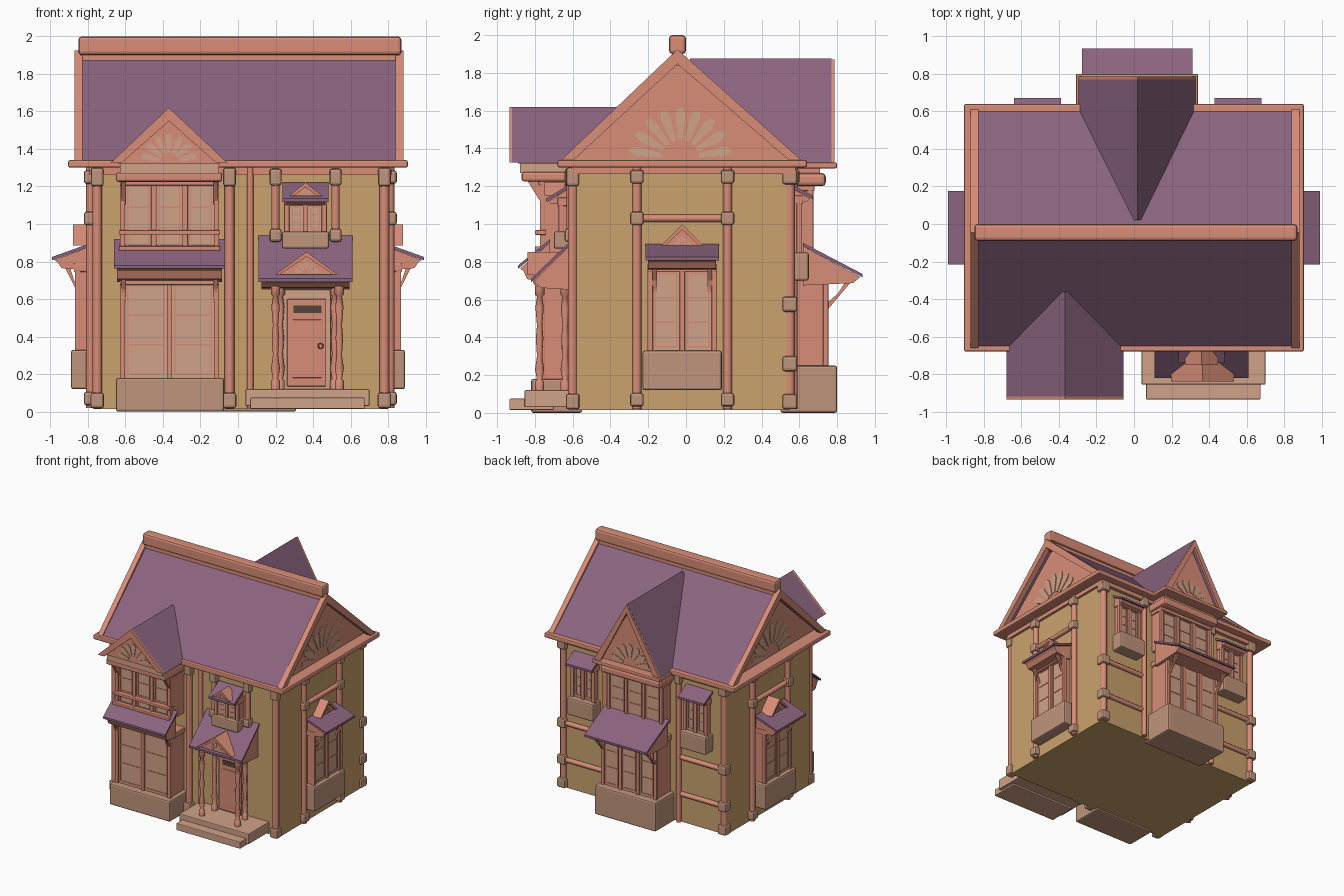
import bpy, bmesh, math
from mathutils import Matrix, Vector

if "Cube" in bpy.data.objects:
    bpy.data.objects.remove(bpy.data.objects["Cube"])

def colour(name, r, g, b):
    m = bpy.data.materials.new(name)
    m.diffuse_color = [((c / 255 + 0.055) / 1.055) ** 2.4 for c in (r, g, b)] + [1]
    m.use_nodes = True
    m.node_tree.nodes["Principled BSDF"].inputs["Base Color"].default_value = m.diffuse_color
    return m

WALL = colour("ochre wall", 202, 162, 108)
SALMON = colour("salmon trim", 216, 141, 119)
PURPLE = colour("purple roof", 139, 100, 127)
TAN = colour("light tan", 208, 162, 136)
STONE = colour("stone tan", 192, 149, 124)
DARK = colour("dark brown", 84, 66, 60)
M = Matrix()   # current side of the house: local -y is outward

def face_side(deg):
    global M
    M = Matrix.Rotation(math.radians(deg), 4, 'Z')

def finish(name, bm, mat):
    bmesh.ops.transform(bm, matrix=M, verts=bm.verts)
    bmesh.ops.recalc_face_normals(bm, faces=bm.faces)
    me = bpy.data.meshes.new(name)
    bm.to_mesh(me)
    bm.free()
    me.materials.append(mat)
    ob = bpy.data.objects.new(name, me)
    bpy.context.collection.objects.link(ob)

def box(name, x0, x1, y0, y1, z0, z1, mat, bevel=0):
    bm = bmesh.new()
    bmesh.ops.create_cube(bm, size=1)
    for v in bm.verts:
        v.co = ((x0 + x1) / 2 + v.co.x * (x1 - x0), (y0 + y1) / 2 + v.co.y * (y1 - y0),
                (z0 + z1) / 2 + v.co.z * (z1 - z0))
    if bevel:
        bmesh.ops.bevel(bm, geom=bm.edges[:], offset=bevel, segments=2, profile=0.5, affect='EDGES')
    finish(name, bm, mat)

def prism(name, pts, axis, a, b, mat):
    """Extrude a profile: axis x takes (y, z) points, axis y takes (x, z) points."""
    bm = bmesh.new()
    put = (lambda p, t: (t, p[0], p[1])) if axis == 'x' else (lambda p, t: (p[0], t, p[1]))
    lo, hi = ([bm.verts.new(put(p, t)) for p in pts] for t in (a, b))
    bm.faces.new(lo)
    bm.faces.new(hi)
    for i in range(len(pts)):
        j = (i + 1) % len(pts)
        bm.faces.new((lo[i], lo[j], hi[j], hi[i]))
    finish(name, bm, mat)

def lathe(name, p, q, prof, mat, n=12):
    """Turned bar from p to q; prof is (fraction along, radius)."""
    p, q = Vector(p), Vector(q)
    rot = (q - p).to_track_quat('Z', 'Y')
    bm = bmesh.new()
    rings = [[bm.verts.new(p + rot @ Vector((r * math.cos(k * math.tau / n), r * math.sin(k * math.tau / n),
             t * (q - p).length))) for k in range(n)] for t, r in prof]
    for a, b in zip(rings, rings[1:]):
        for k in range(n):
            bm.faces.new((a[k], a[(k + 1) % n], b[(k + 1) % n], b[k])).smooth = True
    bm.faces.new(rings[0])
    bm.faces.new(rings[-1])
    finish(name, bm, mat)

def bar(name, p, q, r=0.02):
    lathe(name, p, q, [(0, r), (1, r)], SALMON)

def knob(x, y, z, w=0.036, h=0.042):
    box("post_knob", x - w, x + w, y - w, y + w, z - h, z + h, STONE, 0.014)

def roof_shell(name, axis, l, c, r, ze, za, th, a, b, mat):
    prism(name, [(l, ze), (c, za), (r, ze), (r - th * 1.1, ze), (c, za - th * 1.3), (l + th * 1.1, ze)],
          axis, a, b, mat)

def fan(axis, c, z, r0, r1, n, a, b):
    """Sunburst of flat petals on a gable face."""
    for i in range(n):
        t = math.pi * (i + 0.5) / n
        w = r1 * 0.9 / n
        pts = [(r0, -w * .4), (r1 * .85, -w), (r1, -w * .5), (r1, w * .5), (r1 * .85, w), (r0, w * .4)]
        prism("gable_petal", [(c + p * math.cos(t) - s * math.sin(t), z + p * math.sin(t) + s * math.cos(t))
              for p, s in pts], axis, a, b, TAN)

def window(name, u, hw, back, front, z0, z1, panes):
    """Light bay with salmon mullions and thin painted pane frames."""
    box(name, u - hw, u + hw, front, back, z0, z1, TAN)
    step = 2 * hw / panes
    for i in range(panes + 1):
        x = u - hw + i * step
        box(name + "_mullion", x - .014, x + .014, front - .014, front + .014, z0, z1, SALMON, .004)
    for i in range(panes):
        x0, x1 = u - hw + i * step + .028, u - hw + (i + 1) * step - .028
        for x in (x0, x1):
            box(name + "_pane_line", x - .004, x + .004, front - .004, front, z0 + .03, z1 - .03, SALMON)
        for k in range(4):
            z = z0 + .03 + (z1 - z0 - .06) * k / 3
            box(name + "_pane_line", x0, x1, front - .004, front, z - .004, z + .004, SALMON)
    for s in (-1, 1):
        box(name + "_side", u + s * hw - .005, u + s * hw + .005, front, back, z0, z1, SALMON)
    box(name + "_head", u - hw - .015, u + hw + .015, front - .02, back, z1 - .025, z1 + .02, SALMON, .006)

def awning(name, u, hw, vin, vout, zin, zout, trim=.06, bracket=0):
    prism(name, [(vin, zin), (vout, zout), (vout, zout - .018), (vin, zin - .018)], 'x', u - hw, u + hw, PURPLE)
    prism(name + "_soffit", [(vin, zin - .018), (vout + .012, zout - .016), (vout + .03, zout - .03),
          (vout + .05, zout - trim * .8), (vin, zout - trim)], 'x', u - hw + .015, u + hw - .015, SALMON)
    if bracket:
        v1 = vout + .06
        for s in (-1, 1):
            x = u + s * (hw - .05)
            prism(name + "_bracket", [(bracket, zout - .16), (v1, zout - .04), (v1 + .03, zout - .04),
                  (bracket, zout - .2)], 'x', x - .012, x + .012, SALMON)

def gablet(u, hw, z0, z1, a, b):
    prism("gablet", [(u - hw, z0), (u, z1), (u + hw, z0)], 'y', a, b, SALMON)
    roof_shell("gablet_edge", 'y', u - hw - .012, u, u + hw + .012, z0, z1 + .012, .02, a - .015, b, SALMON)
    fan('y', u, z0 + .005, hw * .15, hw * .42, 5, a - .004, a)

# Main walls, foundation and eaves
box("walls", -.77, .80, -.58, .55, .015, 1.31, WALL)
box("cornice", -.79, .82, -.61, .58, 1.265, 1.305, SALMON)
box("eaves", -.905, .905, -.68, .64, 1.30, 1.34, SALMON, .01)

# Main roof, ridge, rakes and end gables
roof_shell("main_roof", 'x', -.655, -.045, .605, 1.335, 1.90, .03, -.83, .85, PURPLE)
box("ridge_beam", -.85, .87, -.09, .0, 1.90, 2.0, SALMON, .018)
box("ridge_base", -.84, .86, -.075, -.015, 1.84, 1.91, SALMON)
for x in (-.85, .86):
    roof_shell("rake_trim", 'x', -.665, -.045, .615, 1.335, 1.925, .06, x - .022, x + .022, SALMON)
prism("end_gables", [(-.62, 1.335), (-.045, 1.87), (.57, 1.335)], 'x', -.79, .81, SALMON)
for x in (-.796, .81):
    fan('x', -.03, 1.345, .10, .27, 9, x, x + .006)

# Front gable roof and back gable roof
roof_shell("front_gable_roof", 'y', -.68, -.368, -.055, 1.325, 1.62, .025, -.92, -.36, PURPLE)
roof_shell("front_gable_trim", 'y', -.68, -.368, -.055, 1.325, 1.62, .055, -.935, -.915, SALMON)
prism("front_gable_face", [(-.64, 1.32), (-.368, 1.58), (-.095, 1.32)], 'y', -.89, -.6, SALMON)
fan('y', -.368, 1.33, .05, .15, 7, -.896, -.89)
roof_shell("back_gable_roof", 'y', -.305, .018, .335, 1.31, 1.875, .025, .02, .77, PURPLE)
roof_shell("back_gable_trim", 'y', -.305, .018, .335, 1.31, 1.872, .055, .765, .785, SALMON)
prism("back_gable_face", [(-.27, 1.31), (.018, 1.82), (.30, 1.31)], 'y', .5, .73, SALMON)
fan('y', .018, 1.33, .07, .18, 7, .73, .736)
box("back_gable_sill", -.31, .34, .55, .80, 1.295, 1.325, SALMON, .008)

# Front posts
for x, r in ((-.75, .026), (-.045, .026), (.78, .026), (.065, .018)):
    bar("front_post", (x, -.60, .02), (x, -.60, 1.3), r)
    if r > .02:
        knob(x, -.60, .06)
        knob(x, -.60, 1.25, .034, .05)
for x in (.20, .52):
    bar("porch_upper_post", (x, -.61, .92), (x, -.61, 1.29), .022)
    knob(x, -.61, .94, .032, .035)
    knob(x, -.61, 1.25, .032, .045)

# Side posts with cross beam
for x in (-.785, .81):
    for y in (-.26, .22):
        bar("side_post", (x, y, .02), (x, y, 1.3), .024)
        for z in (.07, 1.03, 1.25):
            knob(x, y, z, .036, .036)
    bar("side_beam", (x, -.26, 1.03), (x, .22, 1.03))

# Back posts and beams
for x, inner in ((-.75, -.33), (.78, .37)):
    bar("back_corner_post", (x, .55, .02), (x, .55, 1.3), .026)
    for z in (.06, .26, .575, 1.25):
        knob(x, .55, z, .04, .04)
    bar("back_inner_post", (inner, .57, .02), (inner, .57, 1.3), .02)
    knob(inner, .57, 1.25, .03, .04)
    for z in (.26, .575):
        bar("back_beam", (x, .56, z), (inner, .56, z))

# Front bay: base, two storeys of windows, awning and railing
box("front_bay_base", -.65, -.075, -.82, -.55, .0, .18, STONE, .012)
window("front_bay_lower", -.365, .25, -.55, -.76, .17, .70, 2)
awning("front_bay_awning", -.365, .295, -.72, -.89, .92, .78, .09, -.76)
window("front_bay_upper", -.365, .25, -.55, -.76, .84, 1.23, 3)
for z in (.87, .955):
    box("front_bay_rail", -.635, -.095, -.80, -.74, z - .012, z + .012, SALMON, .005)
box("front_bay_cornice", -.65, -.085, -.87, -.55, 1.225, 1.275, SALMON, .012)
box("front_bay_top", -.63, -.10, -.88, -.55, 1.27, 1.33, TAN)
for x in (-.61, -.12):
    prism("cornice_bracket", [(-.76, 1.23), (-.84, 1.23), (-.76, 1.10)], 'x', x - .014, x + .014, SALMON)

# Porch: steps, turned posts, door, awning
box("porch_floor", .04, .70, -.855, -.56, .03, .12, TAN, .006)
box("porch_step", .065, .675, -.935, -.70, .015, .075, TAN, .006)
turned = [(0, .024), (.08, .024), (.1, .014), (.2, .024), (.33, .014), (.5, .02), (.62, .014),
          (.8, .022), (.9, .014), (.92, .025), (1, .025)]
for x, y in ((.20, -.775), (.54, -.775), (.225, -.64), (.515, -.64)):
    lathe("porch_post", (x, y, .12), (x, y, .67), turned, SALMON)
box("door_frame", .235, .495, -.615, -.55, .12, .65, TAN, .006)
box("door", .262, .47, -.628, -.6, .135, .60, SALMON, .004)
box("door_panel", .29, .445, -.633, -.62, .18, .49, SALMON, .003)
box("door_slot", .295, .445, -.634, -.62, .525, .565, DARK)
lathe("door_handle", (.44, -.62, .35), (.44, -.66, .35), [(0, .008), (.4, .008), (.6, .016), (1, .01)], SALMON)
awning("porch_awning", .36, .25, -.58, -.82, .94, .71, .06)
gablet(.365, .155, .73, .84, -.825, -.66)
window("porch_window", .36, .10, -.55, -.66, .94, 1.12, 2)
box("porch_window_box", .235, .485, -.70, -.55, .87, .96, STONE, .01)
awning("porch_window_awning", .36, .122, -.60, -.74, 1.22, 1.135, .035)
gablet(.36, .075, 1.15, 1.21, -.735, -.64)

# Side bay windows, same on right and left
for deg, u in ((90, -.02), (-90, .02)):
    face_side(deg)
    box("side_window_box", u - .21, u + .21, -.89, -.74, .12, .33, STONE, .012)
    window("side_window", u, .17, -.74, -.855, .32, .77, 2)
    awning("side_awning", u, .195, -.78, -.99, .90, .825, .075, -.85)
    gablet(u, .10, .885, .985, -.865, -.76)

# Back bay and two small upper windows (local x is mirrored here)
face_side(180)
box("back_bay_base", -.31, .27, -.80, -.50, .0, .25, STONE, .012)
window("back_bay_lower", -.018, .25, -.5, -.74, .24, .72, 3)
awning("back_bay_awning", -.018, .295, -.62, -.935, .90, .735, .06, -.74)
window("back_bay_upper", -.018, .25, -.5, -.66, .84, 1.20, 3)
box("back_bay_cornice", -.30, .265, -.74, -.5, 1.20, 1.27, SALMON, .02)
box("back_bay_top", -.28, .245, -.71, -.5, 1.26, 1.31, SALMON)
for u in (-.555, .515):
    box("back_window_box", u - .125, u + .125, -.65, -.5, .70, .85, STONE, .012)
    window("back_window", u, .10, -.5, -.60, .84, 1.13, 2)
    awning("back_window_awning", u, .125, -.54, -.67, 1.22, 1.15, .04)
face_side(0)
